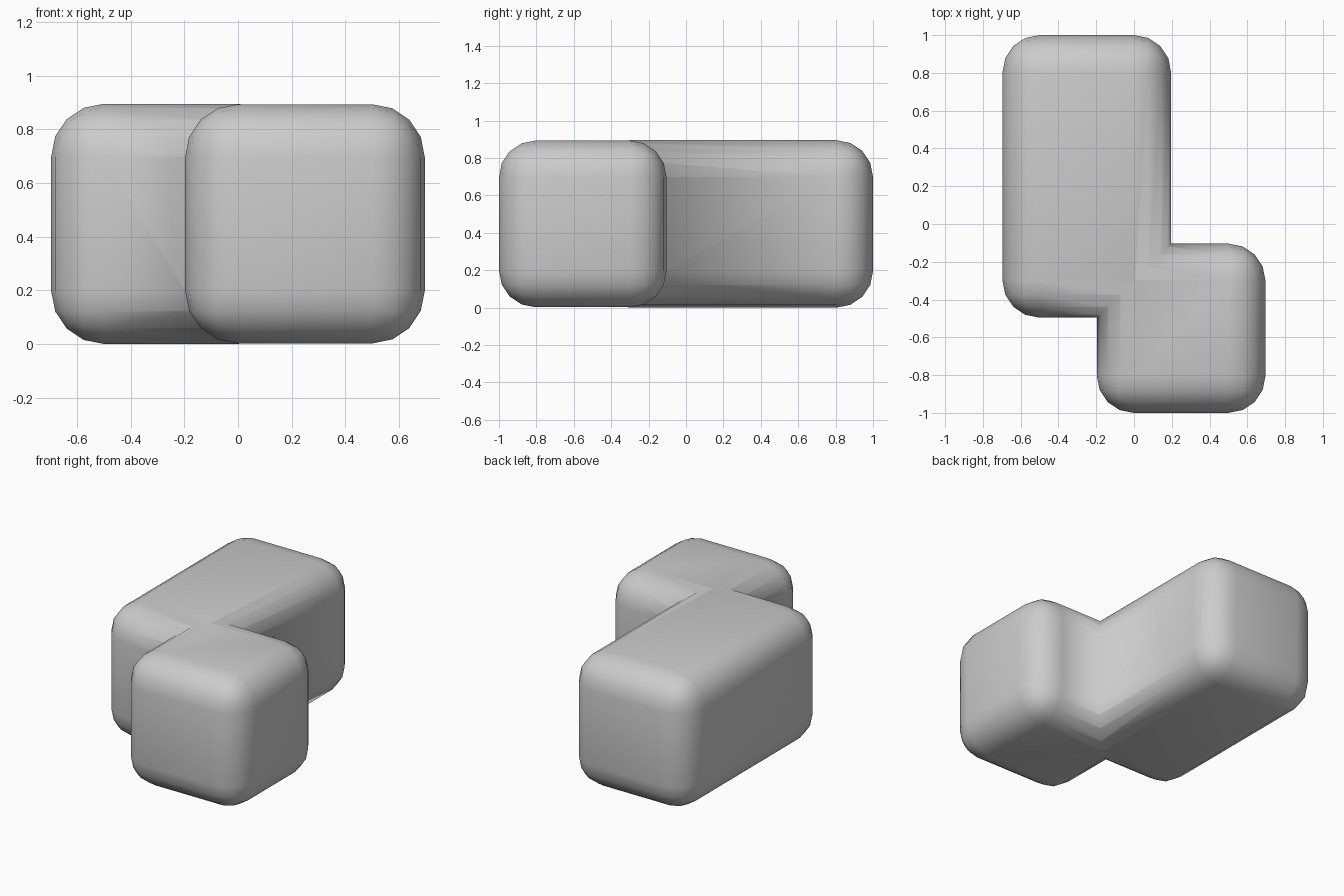
import bpy
from mathutils import Vector

if "Cube" in bpy.data.objects:
    bpy.data.objects.remove(bpy.data.objects["Cube"])


def rounded_block(name, low, high, radius=0.196):
    """Box between two corners with every edge rounded in four steps."""
    low, high = Vector(low), Vector(high)
    bpy.ops.mesh.primitive_cube_add(size=1, location=(low + high) / 2)
    obj = bpy.context.object
    obj.name = name
    obj.scale = high - low
    bpy.ops.object.transform_apply(location=True, rotation=False, scale=True)
    bevel = obj.modifiers.new("round_edges", 'BEVEL')
    bevel.width = radius
    bevel.segments = 4
    bpy.ops.object.modifier_apply(modifier=bevel.name)
    return obj


# Short front block, merged into the long one
front = rounded_block("front_block", (-0.197, -1.0, 0.002), (0.696, -0.104, 0.893))

# Long back block
body = rounded_block("stepped_block", (-0.696, -0.496, 0.0), (0.196, 1.0, 0.895))

# Join both into one continuous skin
union = body.modifiers.new("join_front", 'BOOLEAN')
union.operation = 'UNION'
union.solver = 'EXACT'
union.object = front
bpy.ops.object.modifier_apply(modifier=union.name)
bpy.data.objects.remove(front, do_unlink=True)

# Soft shading over the whole skin, including the inner corners
bpy.ops.object.shade_smooth()
